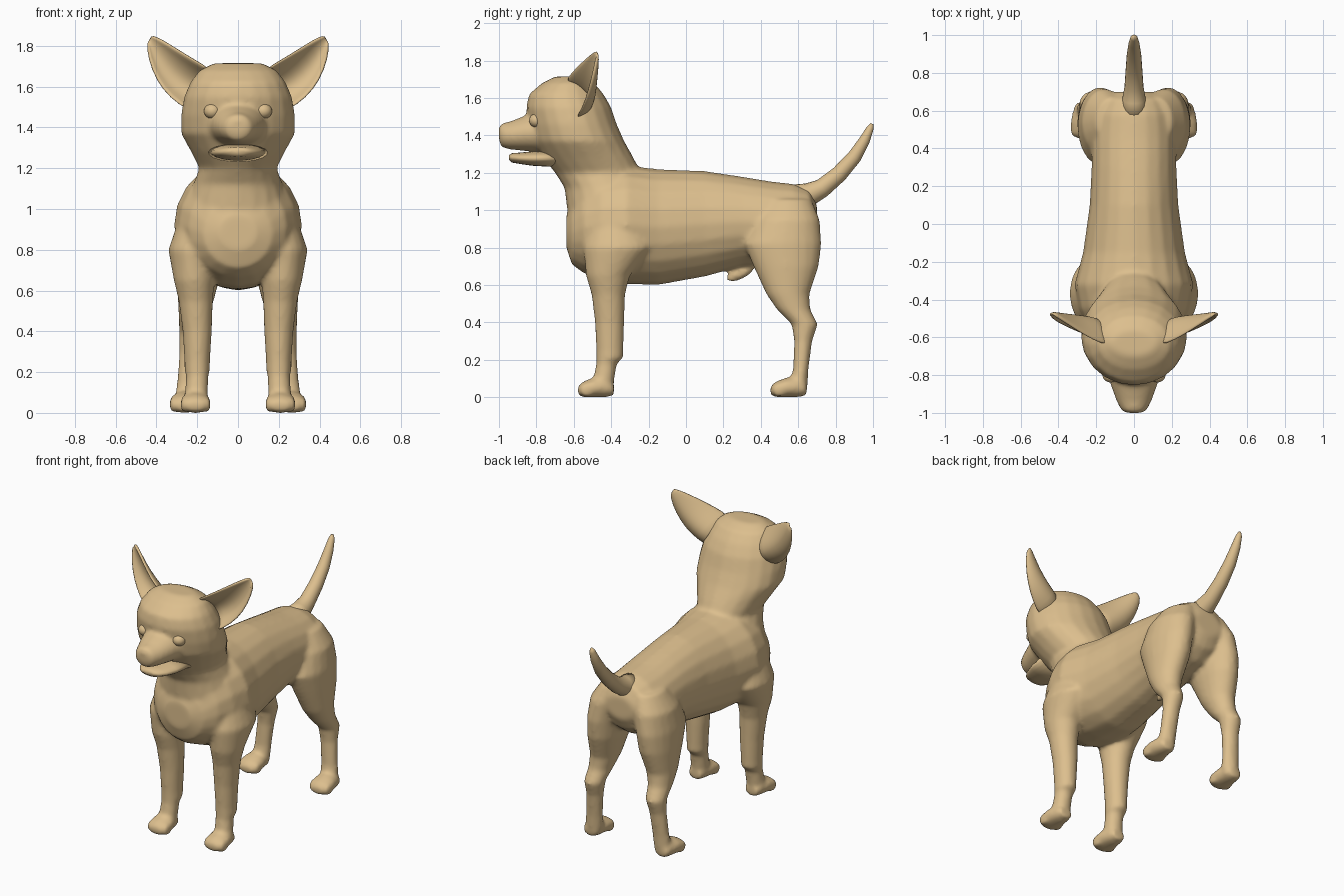
import bpy, bmesh, math
from mathutils import Vector, Matrix

coat = bpy.data.materials.new("tan_coat")
coat.diffuse_color = (0.72, 0.52, 0.27, 1)


def finish(bm, name):
    bmesh.ops.recalc_face_normals(bm, faces=bm.faces)
    me = bpy.data.meshes.new(name)
    bm.to_mesh(me)
    bm.free()
    me.materials.append(coat)
    for p in me.polygons:
        p.use_smooth = True
    ob = bpy.data.objects.new(name, me)
    bpy.context.collection.objects.link(ob)
    return ob


def loft(bm, rings, n=20):
    """Skin closed elliptical rings given as (centre, half-axis u, half-axis v)."""
    loops = []
    for c, u, v in rings:
        loops.append([bm.verts.new(Vector(c) + Vector(u) * math.cos(a) + Vector(v) * math.sin(a))
                      for a in (2 * math.pi * i / n for i in range(n))])
    for a, b in zip(loops, loops[1:]):
        for i in range(n):
            j = (i + 1) % n
            bm.faces.new((a[i], a[j], b[j], b[i]))
    bm.faces.new(loops[0])
    bm.faces.new(loops[-1])


def along_y(bm, rows, x=0):
    """Rows: y, bottom z, top z, half width."""
    loft(bm, [((x, y, (lo + hi) / 2), (w, 0, 0), (0, 0, (hi - lo) / 2)) for y, lo, hi, w in rows])


def along_z(bm, rows, side=1):
    """Rows: z, centre x, half width, front y, back y."""
    loft(bm, [((side * x, (f + b) / 2, z), (w, 0, 0), (0, (b - f) / 2, 0)) for z, x, w, f, b in rows])


def ball(bm, c, r, tilt=0):
    m = Matrix.Translation(c) @ Matrix.Rotation(tilt, 4, 'X') @ Matrix.Diagonal((*r, 1))
    bmesh.ops.create_uvsphere(bm, u_segments=20, v_segments=12, radius=1, matrix=m)


body = bmesh.new()
# Torso
along_y(body, [(0.70, .88, 1.03, .10), (0.66, .80, 1.11, .17), (0.58, .74, 1.14, .21),
               (0.45, .71, 1.155, .225), (0.30, .70, 1.18, .225), (0.10, .645, 1.21, .235),
               (-0.15, .60, 1.22, .27), (-0.32, .605, 1.24, .315), (-0.45, .62, 1.22, .29),
               (-0.55, .665, 1.15, .24), (-0.61, .71, 1.05, .17), (-0.64, .80, .97, .09)])
# Neck and skull
along_z(body, [(0.85, 0, .24, -.62, -.20), (1.0, 0, .26, -.635, -.18), (1.12, 0, .22, -.65, -.19),
               (1.20, 0, .19, -.70, -.24), (1.28, 0, .23, -.765, -.28), (1.37, 0, .28, -.82, -.33),
               (1.46, 0, .28, -.84, -.37), (1.55, 0, .265, -.855, -.40), (1.62, 0, .235, -.84, -.44),
               (1.68, 0, .19, -.77, -.49), (1.715, 0, .12, -.70, -.56)])
# Muzzle and nose
along_y(body, [(-.70, 1.30, 1.53, .17), (-.85, 1.315, 1.51, .125), (-.94, 1.325, 1.475, .092),
               (-.985, 1.335, 1.465, .068), (-1.0, 1.37, 1.45, .045)])
ball(body, (0, -.965, 1.425), (.062, .038, .045))
# Belly bump
ball(body, (0, .29, .665), (.03, .085, .035), .45)

for s in (-1, 1):
    # Front leg
    along_z(body, [(.98, .19, .09, -.50, -.25), (.80, .22, .122, -.55, -.18), (.65, .215, .10, -.535, -.30),
                   (.55, .207, .084, -.505, -.325), (.40, .20, .072, -.487, -.33),
                   (.25, .20, .063, -.48, -.335), (.21, .20, .063, -.48, -.335),
                   (.18, .20, .055, -.48, -.37), (.08, .205, .058, -.50, -.385),
                   (.03, .205, .05, -.50, -.39)], s)
    # Hind leg
    along_z(body, [(1.06, .11, .09, .42, .67), (.95, .155, .12, .36, .715), (.82, .18, .118, .31, .725),
                   (.70, .19, .11, .36, .71), (.55, .207, .088, .43, .66), (.47, .218, .073, .485, .665),
                   (.39, .226, .064, .565, .705), (.30, .232, .055, .578, .675),
                   (.15, .245, .055, .572, .655), (.06, .252, .058, .55, .65), (.02, .255, .05, .55, .645)], s)
    # Paws with toes
    for px, py in ((.208, -.585), (.262, .445)):
        along_y(body, [(py + .20, .01, .07, .045), (py + .16, 0, .11, .06), (py + .09, 0, .105, .076),
                       (py + .035, 0, .085, .07), (py + .01, .01, .06, .05)], s * px)
        for k in (-1.5, -.5, .5, 1.5):
            ball(body, (s * px + k * .036, py + .035 + .014 * abs(k), .04), (.021, .04, .04))

dog = finish(body, "body_and_legs")
rm = dog.modifiers.new("blend", 'REMESH')
rm.mode = 'VOXEL'
rm.voxel_size = 0.013
rm.use_smooth_shade = True
sm = dog.modifiers.new("soften", 'SMOOTH')
sm.factor = 0.5
sm.iterations = 8

# Lower jaw
bm = bmesh.new()
along_y(bm, [(-.68, 1.23, 1.33, .15), (-.82, 1.238, 1.315, .125), (-.89, 1.248, 1.308, .10),
             (-.93, 1.255, 1.305, .07), (-.947, 1.27, 1.295, .04)])
finish(bm, "lower_jaw")

# Tail, rings square to its path
bm = bmesh.new()
path = [(.58, 1.06, .08), (.66, 1.085, .062), (.73, 1.12, .05), (.82, 1.195, .044),
        (.90, 1.285, .038), (.955, 1.375, .029), (.985, 1.44, .019), (.994, 1.463, .008)]
rings = []
for i, (y, z, r) in enumerate(path):
    a, b = path[max(i - 1, 0)], path[min(i + 1, len(path) - 1)]
    t = Vector((0, b[0] - a[0], b[1] - a[1])).normalized()
    rings.append(((0, y, z), (r, 0, 0), (0, -t.z * r, t.y * r)))
loft(bm, rings)
finish(bm, "tail")

# Ears: cupped sheets between an inner and an outer edge, bulging back
inner = [(.13, -.65, 1.685), (.21, -.62, 1.73), (.30, -.565, 1.785), (.385, -.505, 1.838), (.425, -.48, 1.85)]
outer = [(.24, -.60, 1.48), (.335, -.555, 1.545), (.40, -.525, 1.63), (.44, -.495, 1.74), (.443, -.48, 1.82)]
depth = [.12, .095, .06, .025, .006]
for s, side in ((-1, "left"), (1, "right")):
    bm = bmesh.new()
    rows = []
    for a, b, d in zip(inner, outer, depth):
        row = []
        for i in range(9):
            p = Vector(a).lerp(Vector(b), i / 8)
            p.y += d * math.sin(math.pi * i / 8) ** .7
            row.append(bm.verts.new((s * p.x, p.y, p.z)))
        rows.append(row)
    for r, q in zip(rows, rows[1:]):
        for i in range(8):
            bm.faces.new((r[i], r[i + 1], q[i + 1], q[i]))
    ear = finish(bm, side + "_ear")
    so = ear.modifiers.new("thickness", 'SOLIDIFY')
    so.thickness = 0.018
    so.offset = 0
    sub = ear.modifiers.new("round", 'SUBSURF')
    sub.levels = sub.render_levels = 1
    # Eyes
    bm = bmesh.new()
    ball(bm, (s * .125, -.797, 1.48), (.042, .042, .038))
    finish(bm, side + "_eye")
